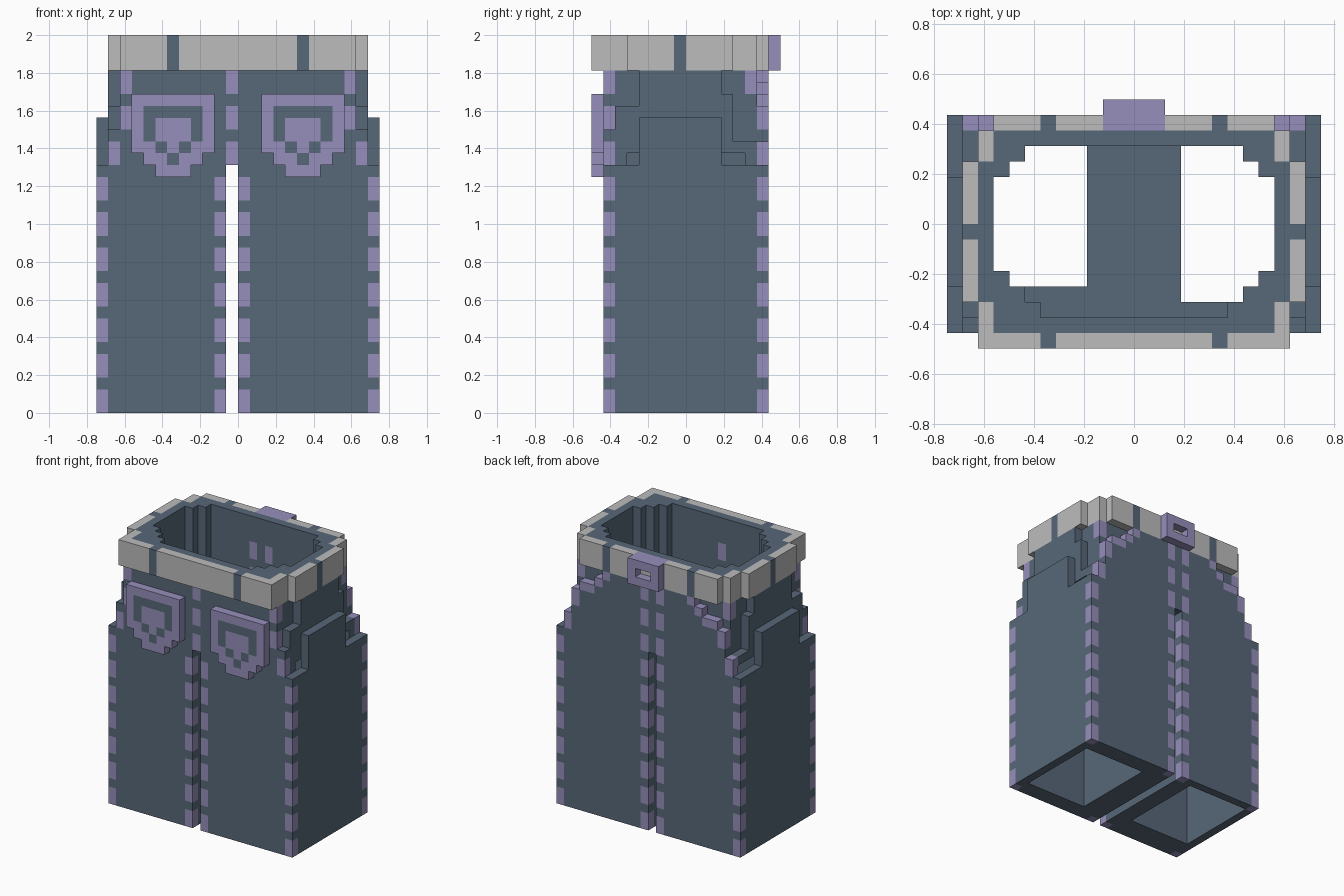
import bpy, bmesh
from mathutils import Vector
from itertools import product

cube = bpy.data.objects.get("Cube")
if cube:
    bpy.data.objects.remove(cube)

UNIT = 1 / 16  # edge of one block
DENIM, STITCH, BELT = range(3)


def material(name, rgb):
    m = bpy.data.materials.new(name)
    m.use_nodes = True
    m.diffuse_color = (*rgb, 1)
    m.node_tree.nodes["Principled BSDF"].inputs["Base Color"].default_value = (*rgb, 1)
    return m


MATERIALS = [material("denim blue", (0.095, 0.136, 0.188)),
             material("lilac stitching", (0.305, 0.275, 0.497)),
             material("belt grey", (0.503, 0.503, 0.503))]


def box(x, y, z):
    """Block cells inside half-open ranges."""
    return product(range(*x), range(*y), range(*z))


def fill(part, x, y, z, colour=DENIM, mirror=False):
    for i, j, k in box(x, y, z):
        part[i, j, k] = colour
        if mirror:
            part[-1 - i, j, k] = colour


def carve(part, x, y, z):
    for cell in box(x, y, z):
        part.pop(cell, None)


def carve_waist(part, z):
    """Opening with stepped corners."""
    for half, front, back in ((6, -6, 5), (7, -5, 5), (8, -4, 4), (9, -3, 3)):
        carve(part, (-half, half), (front, back), z)


def is_dash(z):
    return z % 3 != 2


# Legs: hollow tubes with dashed stitching on the corners
def leg(x, shaft_x, shaft_y):
    part = {}
    fill(part, x, (-7, 7), (0, 21))
    carve(part, shaft_x, shaft_y, (0, 21))
    for i, j, k in part:
        if i in (x[0], x[1] - 1) and j in (-7, 6) and is_dash(k):
            part[i, j, k] = STITCH
    return part


RIGHT_SHAFT = ((-11, -3), (-4, 6))
LEFT_SHAFT = ((3, 11), (-5, 5))
right_leg = leg((-12, -1), *RIGHT_SHAFT)
left_leg = leg((0, 12), *LEFT_SHAFT)

# Hips: core, stepped side layers and the stair-shaped pocket edges
hips = {}
fill(hips, (-10, 10), (-7, 6), (21, 29))
for y, top in (((-7, -6), 24), ((-6, -4), 26), ((-4, 3), 29), ((3, 4), 27), ((4, 7), 23)):
    fill(hips, (10, 11), y, (21, top), mirror=True)
fill(hips, (11, 12), (-4, 3), (21, 25), mirror=True)
fill(hips, (-5, 5), (6, 7), (21, 29))
for x, low, top in ((5, 28, 29), (6, 27, 28), (7, 26, 27), (8, 26, 27), (9, 24, 26), (10, 21, 23)):
    fill(hips, (x, x + 1), (6, 7), (21, top), mirror=True)
    fill(hips, (x, x + 1), (6, 7), (low, top), STITCH, mirror=True)
for k in filter(is_dash, range(21, 29)):
    fill(hips, (-1, 0), (-7, -6), (k, k + 1), STITCH)
    for x in (-2, 0):
        fill(hips, (x, x + 1), (5, 7), (k, k + 1), STITCH)
    edge = 10 if k < 24 else 9
    fill(hips, (edge, edge + 1), (-7, -6), (k, k + 1), STITCH, mirror=True)
fill(hips, (9, 10), (5, 6), (27, 29), STITCH, mirror=True)
carve_waist(hips, (22, 29))
for shaft in (RIGHT_SHAFT, LEFT_SHAFT):
    carve(hips, *shaft, (21, 22))

# Waistband: grey belt on the outline, denim lining and belt loops
waistband = {}
for half, y in ((10, (-8, -5)), (11, (-5, 4)), (10, (4, 6)), (9, (6, 7))):
    fill(waistband, (-half, half), y, (29, 32))
for i, j, k in waistband:
    outer = any((i + a, j + b, k) not in waistband
                for a, b in ((1, 0), (-1, 0), (0, 1), (0, -1)))
    loop = i in (-6, 5) or j == -1
    if outer and not loop:
        waistband[i, j, k] = BELT
carve_waist(waistband, (29, 32))
fill(waistband, (-2, 2), (6, 7), (29, 32), STITCH)
fill(waistband, (-1, 1), (6, 7), (30, 31), BELT)

# Buckle: open frame
buckle = {}
fill(buckle, (-2, 2), (7, 8), (29, 32), STITCH)
carve(buckle, (-1, 1), (7, 8), (30, 31))

# Patch pockets, drawn from the top row down
PATTERN = ("PPPPPPP", "PDDDDDP", "PDPPPDP", "PDPPPDP", "PPDPDPP", " PPDPP ", "  PPP  ")


def pocket(start):
    return {(start + i, -8, 26 - row): STITCH if c == "P" else DENIM
            for row, line in enumerate(PATTERN)
            for i, c in enumerate(line) if c != " "}


PARTS = {"right_leg": right_leg, "left_leg": left_leg, "hips": hips,
         "waistband": waistband, "buckle": buckle,
         "right_pocket": pocket(-9), "left_pocket": pocket(2)}
SOLID = set().union(*PARTS.values())


def build(name, part):
    """Skin the blocks with their exposed faces, then merge flat regions."""
    bm = bmesh.new()
    verts = {}

    def vert(p):
        if p not in verts:
            verts[p] = bm.verts.new(Vector(p) * UNIT)
        return verts[p]

    for cell, colour in part.items():
        for axis, side in product(range(3), (0, 1)):
            near = list(cell)
            near[axis] += 1 if side else -1
            if tuple(near) in SOLID:
                continue
            u, v = (axis + 1) % 3, (axis + 2) % 3
            ring = []
            for du, dv in ((0, 0), (1, 0), (1, 1), (0, 1)):
                p = list(cell)
                p[axis] += side
                p[u] += du
                p[v] += dv
                ring.append(vert(tuple(p)))
            face = bm.faces.new(ring if side else ring[::-1])
            face.material_index = colour
    bmesh.ops.dissolve_limit(bm, angle_limit=0.01, verts=bm.verts[:],
                             edges=bm.edges[:], delimit={'MATERIAL'})
    mesh = bpy.data.meshes.new(name)
    bm.to_mesh(mesh)
    bm.free()
    for m in MATERIALS:
        mesh.materials.append(m)
    bpy.context.collection.objects.link(bpy.data.objects.new(name, mesh))


for name, part in PARTS.items():
    build(name, part)
